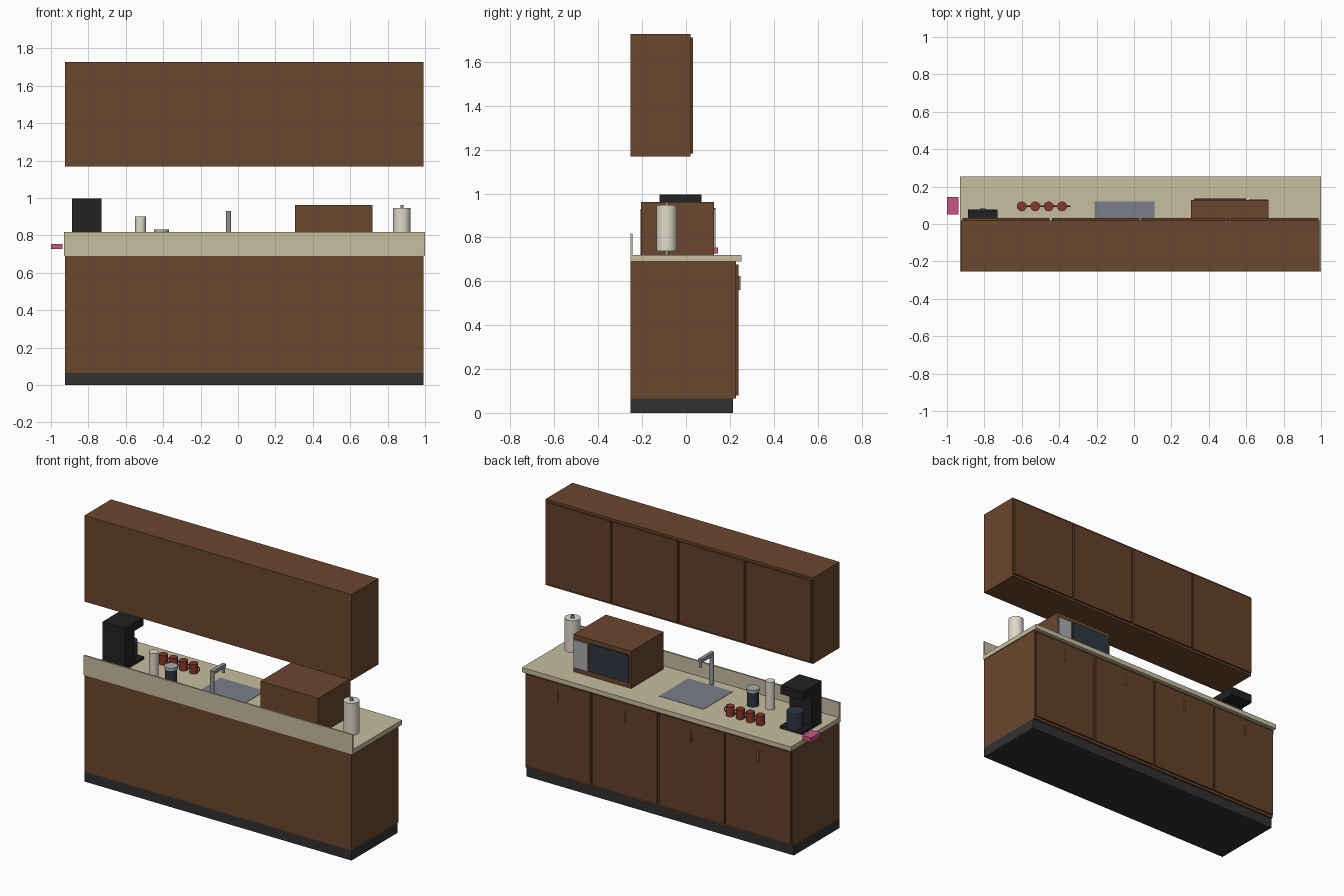
import bpy, bmesh, math

if "Cube" in bpy.data.objects:
    bpy.data.objects.remove(bpy.data.objects["Cube"])

def srgb(r, g, b):
    def f(c):
        c /= 255
        return c / 12.92 if c < 0.04045 else ((c + 0.055) / 1.055) ** 2.4
    return (f(r), f(g), f(b), 1)

def mat(name, *rgb):
    m = bpy.data.materials.new(name)
    m.diffuse_color = srgb(*rgb)
    m.use_nodes = True
    m.node_tree.nodes["Principled BSDF"].inputs["Base Color"].default_value = m.diffuse_color
    return m

WOOD = mat("wood", 107, 71, 46)
DOOR = mat("door_wood", 98, 64, 41)
STONE = mat("stone", 200, 189, 160)
DARK = mat("plinth_dark", 50, 49, 49)
BLACK = mat("black", 34, 34, 36)
STEEL = mat("steel", 150, 152, 158)
SINK = mat("sink_steel", 122, 126, 136)
BRASS = mat("brass", 150, 115, 60)
GLASS = mat("dark_glass", 45, 55, 65)
PANEL = mat("panel_grey", 170, 172, 175)
PAPER = mat("paper", 225, 218, 203)
MUG = mat("mug_red", 135, 55, 42)
PINK = mat("pink", 200, 85, 130)

def finish(name, bm, m, smooth=False):
    me = bpy.data.meshes.new(name)
    bm.to_mesh(me)
    bm.free()
    ob = bpy.data.objects.new(name, me)
    bpy.context.collection.objects.link(ob)
    me.materials.append(m)
    if smooth:
        bpy.ops.object.select_all(action='DESELECT')
        ob.select_set(True)
        bpy.context.view_layer.objects.active = ob
        bpy.ops.object.shade_smooth_by_angle(angle=math.radians(40))
    return ob

def box(name, x, y, z, m):
    """Box from (min, max) pairs."""
    bm = bmesh.new()
    bmesh.ops.create_cube(bm, size=1)
    for v in bm.verts:
        v.co = [(a + b) / 2 + c * (b - a) for (a, b), c in zip((x, y, z), v.co)]
    return finish(name, bm, m)

def lathe(name, x, y, profile, m, n=24):
    """Spin (radius, z) points around a vertical axis."""
    bm = bmesh.new()
    vs = [bm.verts.new((r, 0, z)) for r, z in profile]
    es = [bm.edges.new(p) for p in zip(vs, vs[1:])]
    bmesh.ops.spin(bm, geom=vs + es, cent=(0, 0, 0), axis=(0, 0, 1),
                   angle=2 * math.pi, steps=n)
    bmesh.ops.remove_doubles(bm, verts=bm.verts, dist=1e-5)
    bmesh.ops.recalc_face_normals(bm, faces=bm.faces)
    bmesh.ops.translate(bm, verts=bm.verts, vec=(x, y, 0))
    return finish(name, bm, m, True)

def cyl(name, x, y, r, z0, z1, m, n=24):
    return lathe(name, x, y, [(0, z0), (r, z0), (r, z1), (0, z1)], m, n)

X0, X1, YB, TOP = -0.925, 0.993, -0.254, 0.72

# base cabinet, plinth, counter
box("plinth", (X0, X1), (YB, 0.215), (0, 0.065), DARK)
box("base_cabinet", (X0, X1), (YB, 0.228), (0.065, 0.69), WOOD)
box("countertop", (-0.93, 1.0), (YB, 0.254), (0.69, TOP), STONE)
box("backsplash", (-0.93, 1.0), (YB, -0.243), (TOP, 0.817), STONE)
box("wall_cabinet", (X0, X1), (YB, 0.02), (1.168, 1.726), WOOD)

# four doors per row, with pulls on the lower ones
W = (X1 - X0) / 4
for i in range(4):
    a, b = X0 + i * W + 0.007, X0 + (i + 1) * W - 0.007
    box(f"base_door_{i}", (a, b), (0.228, 0.239), (0.08, 0.676), DOOR)
    box(f"wall_door_{i}", (a, b), (0.02, 0.032), (1.182, 1.711), DOOR)
    c = (a + b) / 2
    box(f"door_pull_{i}", (c - 0.005, c + 0.005), (0.239, 0.248), (0.56, 0.625), BRASS)

# sink and tap
box("sink", (-0.21, 0.11), (-0.18, 0.12), (0.705, 0.722), SINK)
cyl("tap_post", -0.05, -0.194, 0.013, TOP, 0.93, STEEL, 16)
box("tap_spout", (-0.062, -0.038), (-0.194, -0.07), (0.908, 0.931), STEEL)
cyl("tap_nozzle", -0.05, -0.078, 0.01, 0.875, 0.915, STEEL, 16)

# microwave
box("microwave_body", (0.305, 0.72), (-0.206, 0.127), (TOP, 0.962), WOOD)
box("microwave_window", (0.32, 0.60), (0.127, 0.135), (0.755, 0.935), GLASS)
box("microwave_controls", (0.615, 0.713), (0.127, 0.134), (0.75, 0.93), PANEL)

# coffee maker
box("coffee_base", (-0.888, -0.729), (-0.12, 0.077), (TOP, 0.738), BLACK)
box("coffee_column", (-0.888, -0.729), (-0.12, -0.02), (0.738, 0.945), BLACK)
box("coffee_head", (-0.888, -0.729), (-0.12, 0.07), (0.94, 0.996), BLACK)
cyl("coffee_jug", -0.808, 0.032, 0.052, 0.738, 0.84, GLASS)

# mill and jar
cyl("mill", -0.521, -0.12, 0.029, TOP, 0.9, PAPER)
cyl("jar", -0.41, -0.10, 0.036, TOP, 0.815, GLASS)
cyl("jar_lid", -0.41, -0.10, 0.04, 0.813, 0.832, PANEL)

# paper towel holder
cyl("towel_peg", 0.876, -0.088, 0.008, TOP, 0.962, STEEL, 16)
lathe("towel_roll", 0.876, -0.088,
      [(0.012, 0.738), (0.047, 0.738), (0.047, 0.947), (0.012, 0.947), (0.012, 0.738)], PAPER)

# row of mugs with ring handles
for i in range(4):
    x = -0.6 + i * 0.072
    cyl(f"mug_{i}", x, 0.094, 0.026, TOP, 0.782, MUG, 20)
    bpy.ops.mesh.primitive_torus_add(location=(x + 0.028, 0.094, 0.75), rotation=(math.pi / 2, 0, 0),
                                     major_radius=0.014, minor_radius=0.004,
                                     major_segments=16, minor_segments=8)
    h = bpy.context.object
    h.name = f"mug_handle_{i}"
    h.data.materials.append(MUG)
    bpy.ops.object.shade_smooth_by_angle()

# sponge past the counter's end
box("sponge", (-1.0, -0.937), (0.05, 0.145), (0.727, 0.755), PINK)
